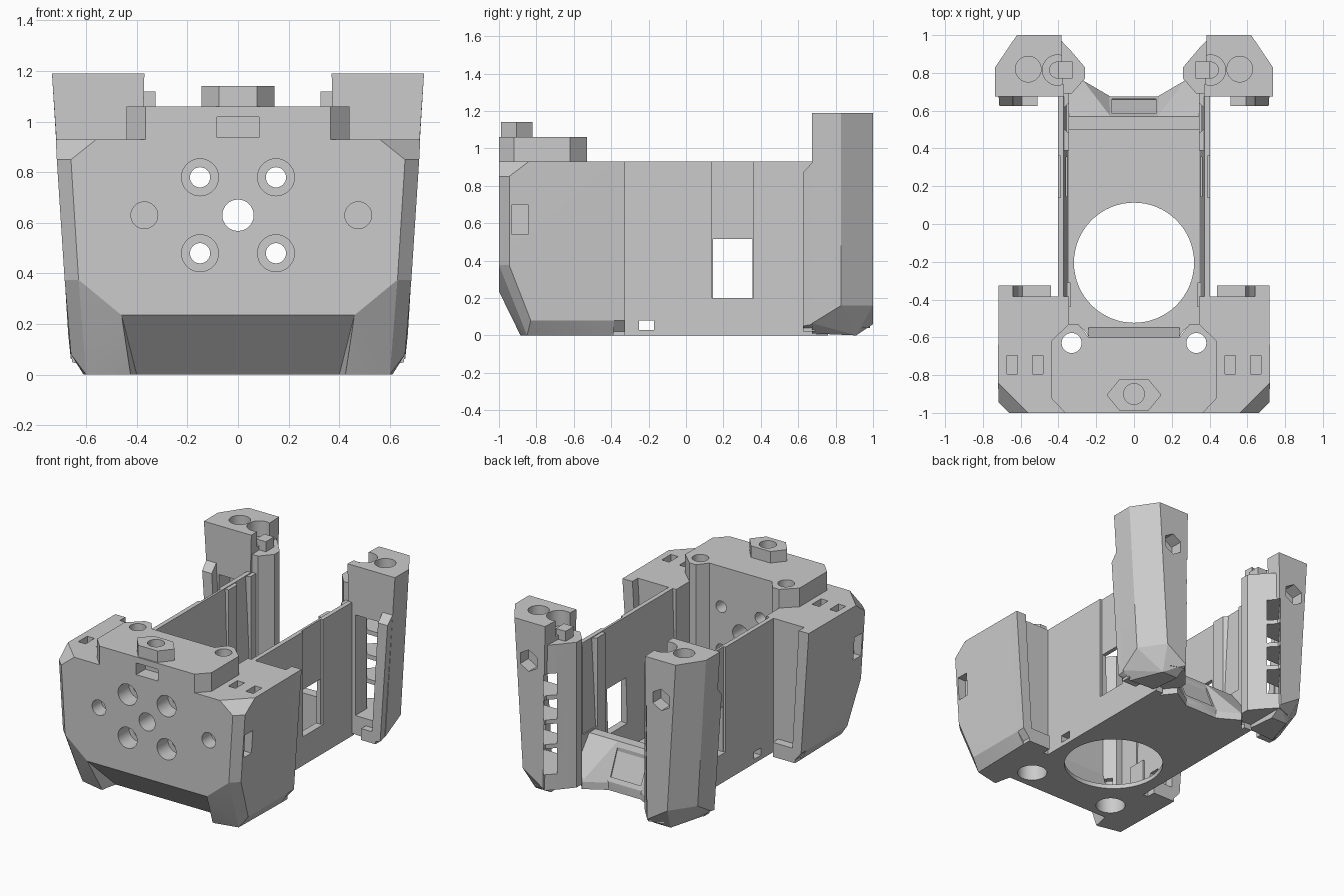
import bpy, bmesh, math
from mathutils import Matrix, Vector

if "Cube" in bpy.data.objects:
    bpy.data.objects.remove(bpy.data.objects["Cube"], do_unlink=True)

grey = bpy.data.materials.new("light_grey_plastic")
grey.use_nodes = True
colour = (0.6, 0.6, 0.6, 1)
grey.diffuse_color = colour
grey.node_tree.nodes["Principled BSDF"].inputs["Base Color"].default_value = colour
parts = []


def finish(name, bm, keep=True):
    bmesh.ops.recalc_face_normals(bm, faces=bm.faces)
    mesh = bpy.data.meshes.new(name)
    bm.to_mesh(mesh)
    bm.free()
    mesh.materials.append(grey)
    obj = bpy.data.objects.new(name, mesh)
    bpy.context.collection.objects.link(obj)
    if keep:
        parts.append(obj)
    else:
        obj.hide_render = True
    return obj


def hull(name, points, keep=True):
    bm = bmesh.new()
    for p in points:
        bm.verts.new(p)
    bmesh.ops.convex_hull(bm, input=bm.verts)
    bmesh.ops.dissolve_limit(bm, angle_limit=0.01, verts=bm.verts, edges=bm.edges)
    return finish(name, bm, keep)


def box(name, x, y, z, keep=True):
    return hull(name, [(a, b, c) for a in x for b in y for c in z], keep)


def prism(name, plan, z0, z1, keep=True):
    bm = bmesh.new()
    face = bm.faces.new([bm.verts.new((x, y, z0)) for x, y in plan])
    new = bmesh.ops.extrude_face_region(bm, geom=[face])["geom"]
    bmesh.ops.translate(bm, vec=(0, 0, z1 - z0),
                        verts=[v for v in new if isinstance(v, bmesh.types.BMVert)])
    return finish(name, bm, keep)


def cyl(name, start, end, r, n=32):
    a, b = Vector(start), Vector(end)
    bm = bmesh.new()
    rot = (b - a).to_track_quat("Z", "Y").to_matrix().to_4x4()
    bmesh.ops.create_cone(bm, cap_ends=True, segments=n, radius1=r, radius2=r,
                          depth=(b - a).length, matrix=Matrix.Translation((a + b) / 2) @ rot)
    return finish(name, bm, False)


def cut(obj, cutters):
    # Subtract every cutter, keep the result, then drop the helpers
    for c in cutters:
        m = obj.modifiers.new("cut", "BOOLEAN")
        m.operation, m.solver, m.object = "DIFFERENCE", "EXACT", c
    deps = bpy.context.evaluated_depsgraph_get()
    mesh = bpy.data.meshes.new_from_object(obj.evaluated_get(deps))
    obj.modifiers.clear()
    obj.data = mesh
    for c in cutters:
        bpy.data.objects.remove(c, do_unlink=True)


def mirrored(points):
    return points + [(-p[0], *p[1:]) for p in points]


def both(plan):
    return plan + [(-x, y) for x, y in reversed(plan)]


def rear_recess():
    # Shallow recess between the two bolt columns
    return prism("rear_recess", both([(.31, -.5), (.295, -.53), (.24, -.6)]), .03, 1.2, False)


def floor_opening():
    return cyl("floor_opening", (0, -.205, -.1), (0, -.205, .2), .318, 64)


# Bevelled front body with the two side wings
front = hull("front_body", mirrored([
    (.717, -.385, .93), (.72, -.84, .93), (.56, -1, .93), (.66, -1, .85), (.716, -.945, .85),
    (.63, -1, .375), (.685, -.945, .375), (.46, -1, .235), (.44, -.885, 0), (.66, -.83, .08),
    (.6, -.85, 0), (.658, -.385, .08), (.61, -.385, 0)]))
cuts = [box("cavity", (-.345, .345), (-.53, 0), (.03, 1.2), False),
        rear_recess(), floor_opening(),
        cyl("centre_hole", (0, -1.1, .63), (0, -.5, .63), .062),
        # Steep undercut panel between the two front feet
        hull("undercut", mirrored([(.46, -1, .235), (.4, -.77, 0), (.4, -.77, -.1),
                                   (.46, -1.2, .235), (.46, -1.2, -.1)]), False)]
for s in (-1, 1):
    for z in (.48, .78):
        cuts += [cyl("counterbore", (s * .15, -1.1, z), (s * .15, -.88, z), .073),
                 cyl("screw_hole", (s * .15, -1.1, z), (s * .15, -.5, z), .04)]
    cuts += [cyl("bolt_hole", (s * .33, -.63, -.1), (s * .33, -.63, 1.3), .053),
             cyl("bolt_head_recess", (s * .33, -.63, -.1), (s * .33, -.63, .15), .095),
             box("side_slot", (s * .64, s * .8), (-.93, -.845), (.54, .7), False)]
    for x in (.51, .645):
        cuts.append(box("top_slot", (s * x - .028, s * x + .028), (-.795, -.695), (.85, 1), False))
for x in (-.37, .475):
    cuts.append(cyl("blind_hole", (x, -1.1, .63), (x, -.9, .63), .053))
cut(front, cuts)
hull("recess_ramp", mirrored([(.24, -.605, .02), (.24, -.605, .2), (.24, -.545, .02)]))

# Raised top block, nut boss and front slot
top = prism("top_block", both([(.365, -1), (.44, -.92), (.44, -.62), (.345, -.53)]), .9, 1.06)
cut(top, [cyl("bolt_hole", (s * .33, -.63, .8), (s * .33, -.63, 1.3), .053) for s in (-1, 1)]
    + [box("front_slot", (-.083, .083), (-1.1, -.9), (.937, 1.018), False), rear_recess()])
boss = prism("nut_boss", both([(.075, -.99), (.145, -.905), (.075, -.82)]), 1.05, 1.14)
cut(boss, [cyl("boss_hole", (0, -.9, 1.07), (0, -.9, 1.3), .055)])

# Floor with the large round opening and notched back edge
floor = prism("floor", both([(.4, -.5), (.4, .6), (.27, .76), (.125, .675)]), 0, .03)
cut(floor, [floor_opening()])

# Sloping rear sill with a shallow central pocket
sill = hull("rear_sill", mirrored([
    (.37, .5, .02), (.37, .5, .3), (.36, .57, .3), (.125, .675, .06), (.125, .675, .01),
    (.37, .6, .01), (.34, .63, .16)]))
cut(sill, [hull("sill_pocket", mirrored([
    (.12, .585, .24), (.1, .585, .4), (.12, .66, .06), (.1, .68, .3)]), False)])
for s in (-1, 1):
    hull("sill_wing", [(s * x, y, z) for x, y, z in [
        (.125, .57, .3), (.36, .57, .3), (.125, .675, .05), (.27, .76, .05), (.4, .65, .2),
        (.125, .57, .02), (.4, .6, .02), (.27, .76, .01), (.125, .675, .01)]])

    # Thin side wall with outer channel, window and cable slot
    wall = hull("side_wall", [(s * x, y, z) for y in (-.52, .7) for x, z in [
        (.345, 0), (.372, .93), (.403, .93), (.403, 0)]])
    cut(wall, [box("channel", (s * .388, s * .5), (.14, .36), (.2, 1), False),
               box("window", (s * .3, s * .5), (.145, .355), (.2, .515), False),
               box("cable_slot", (s * .3, s * .5), (-.25, -.17), (.03, .08), False)])
    pillar = box("fluted_pillar", (s * .345, s * .4), (.39, .7), (.03, .925))
    cut(pillar, [cyl("flute", (s * .3, .56, .31), (s * .3, .56, 1), .09)])
    box("wall_clip", (s * .335, s * .38), (-.44, -.31), (.05, .2))

    # Outer lip and locating tab behind each wing
    hull("wing_lip", [(s * x, y, z) for y in (-.4, -.325) for x, z in [
        (.64, .93), (.717, .93), (.658, .08), (.59, .08), (.6, .01)]])
    box("wing_tab", (s * .44, s * .61), (-.4, -.325), (0, .1))

    # Leaning rear post
    post = hull("rear_post", [(s * x, y, z) for x, y, z in [
        (.37, .675, 1.19), (.735, .675, 1.19), (.735, .83, 1.19), (.62, 1, 1.19), (.385, 1, 1.19),
        (.4, .675, .02), (.661, .675, .065), (.671, .83, .16), (.556, 1, .16),
        (.4, 1, .06), (.4, .91, 0), (.52, .91, 0), (.6, .675, .01)]])
    column = prism("post_inner_column", [(s * x, y) for x, y in [
        (.41, .69), (.33, .69), (.26, .77), (.26, .83), (.345, .93), (.4, .985),
        (.5, .95), (.5, .7)]], .04, 1.05)
    for part in (post, column):
        holes = [cyl("post_hole", (s * .56, .82, 1.1), (s * .56, .82, 1.3), .068),
                 cyl("post_socket", (s * .405, .815, 1.08), (s * .405, .815, 1.3), .08),
                 cyl("post_bore", (s * .405, .815, .9), (s * .405, .815, 1.3), .042),
                 cyl("nut_pocket", (s * .51, .91, .92), (s * .51, 1.1, .92), .075, 6),
                 box("front_pocket", (s * .43, s * .62), (.6, .8), (.15, .85), False)]
        # Slanted vents, separated by slats
        for z0, z1 in ((.15, .33), (.36, .5), (.53, .67), (.7, .85)):
            holes.append(hull("vent", [(s * x, y, z) for z in (z0, z1) for x, y in [
                (.61, .72), (.53, .66), (.32, .96), (.38, 1.02)]], False))
        cut(part, holes)
    box("post_ledge", (s * .325, s * .4), (.77, .86), (.95, 1.12))
    hull("post_rib", [(s * x, y, z) for x, y, z in [
        (.64, .625, .87), (.713, .625, .87), (.717, .68, .93), (.64, .68, .93),
        (.59, .625, .03), (.656, .625, .05), (.656, .68, .06), (.59, .68, .03)]])
    box("post_tab", (s * .51, s * .62), (.625, .69), (.02, .1))

# Smooth round holes, keep all bevels crisp
bpy.ops.object.select_all(action="DESELECT")
for obj in parts:
    obj.select_set(True)
bpy.context.view_layer.objects.active = parts[0]
bpy.ops.object.shade_smooth_by_angle(angle=math.radians(12))
